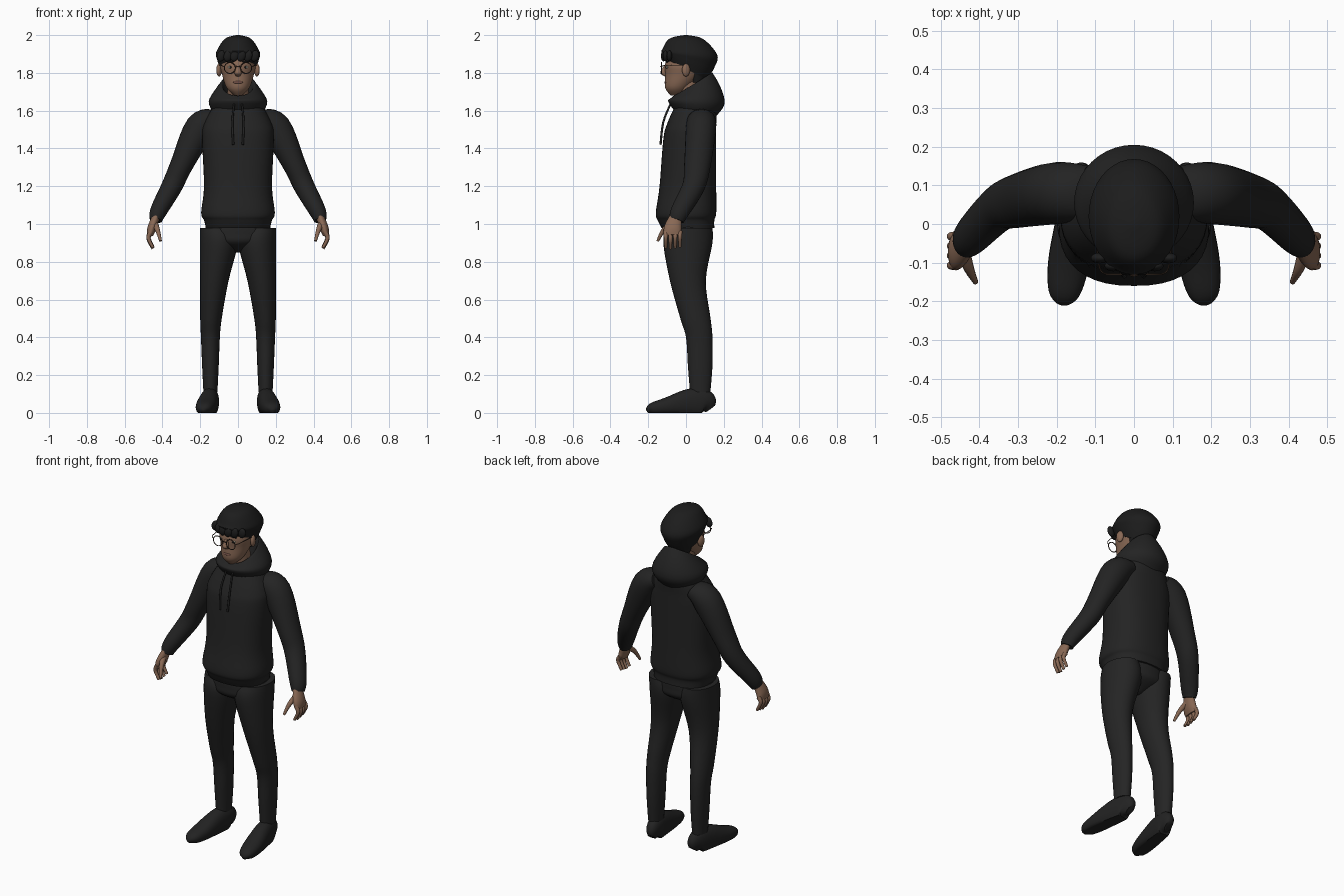
import bpy, bmesh, math
from mathutils import Vector

if "Cube" in bpy.data.objects:
    bpy.data.objects.remove(bpy.data.objects["Cube"])

SIDEWAYS, DEPTH, UP = Vector((1, 0, 0)), Vector((0, 1, 0)), Vector((0, 0, 1))


def material(name, red, green, blue):
    mat = bpy.data.materials.new(name)
    mat.use_nodes = True
    mat.diffuse_color = (red, green, blue, 1)
    shader = mat.node_tree.nodes["Principled BSDF"]
    shader.inputs["Base Color"].default_value = mat.diffuse_color
    shader.inputs["Roughness"].default_value = .9
    return mat


fabric = material("black_fabric", .017, .017, .017)
trouser_cloth = material("black_trousers", .018, .018, .018)
hair_black = material("black_hair", .012, .012, .012)
shoe_black = material("black_shoe", .016, .016, .016)
skin = material("skin", .25, .14, .09)
lip_colour = material("lips", .19, .09, .07)
eye_white = material("eye_white", .5, .5, .4)
bronze = material("bronze_frame", .05, .03, .02)


def finish(obj, name, mat):
    obj.name = name
    obj.data.materials.append(mat)
    bpy.ops.object.select_all(action='DESELECT')
    obj.select_set(True)
    bpy.context.view_layer.objects.active = obj
    bpy.ops.object.shade_smooth_by_angle(angle=math.radians(50))


def smooth_sections(sections, steps=5):
    """Pass a smooth curve through the sections."""
    last = len(sections) - 1
    result = []
    for i in range(last):
        around = [sections[min(max(i + offset, 0), last)] for offset in (-1, 0, 1, 2)]
        for step in range(steps):
            t = step / steps
            result.append([])
            for before, start, end, after in zip(*around):
                leave, arrive = (end - before) / 2, (after - start) / 2
                bend = 3 * (end - start) - 2 * leave - arrive
                twist = 2 * (start - end) + leave + arrive
                result[-1].append(start + t * (leave + t * (bend + t * twist)))
    return result + [sections[-1]]


def loft(name, mat, sections, across=None, side=1, sides=24, power=2):
    """Skin sections (x, y, z, a, b, tilt): level rings, or square to the path if across is set."""
    sections = smooth_sections(sections)
    centres = [Vector(section[:3]) for section in sections]
    last = len(centres) - 1
    bm = bmesh.new()
    rings = []
    for i, (*_, a, b, tilt) in enumerate(sections):
        u, v = SIDEWAYS, DEPTH + UP * tilt
        if across:
            along = (centres[min(i + 1, last)] - centres[max(i - 1, 0)]).normalized()
            u = along.cross(across).normalized()
            v = along.cross(u)
        ring = []
        for k in range(sides):
            angle = math.tau * k / sides
            c, s = [math.copysign(abs(wave) ** (2 / power), wave)
                    for wave in (math.cos(angle), math.sin(angle))]
            point = centres[i] + u * c * a + v * s * b
            ring.append(bm.verts.new((point.x * side, point.y, max(point.z, 0))))
        rings.append(ring)
    for low, high in zip(rings, rings[1:]):
        for k in range(sides):
            bm.faces.new((low[k - 1], low[k], high[k], high[k - 1]))
    bm.faces.new(rings[0])
    bm.faces.new(rings[-1])
    bmesh.ops.recalc_face_normals(bm, faces=bm.faces)
    mesh = bpy.data.meshes.new(name)
    bm.to_mesh(mesh)
    bm.free()
    obj = bpy.data.objects.new(name, mesh)
    bpy.context.collection.objects.link(obj)
    finish(obj, name, mat)


def stack(name, mat, levels, **options):
    """Central body part from levels (z, y, half width, half depth, optional tilt)."""
    loft(name, mat, [(0, y, z, a, b, *(tilt or [0])) for z, y, a, b, *tilt in levels],
         sides=40, **options)


def rod(name, mat, points, start, end, across, side=1):
    """Round rod along points, its radius running from start to end."""
    last = len(points) - 1
    radii = [start + (end - start) * i / last for i in range(last + 1)]
    loft(name, mat, [(*p, r, r, 0) for p, r in zip(points, radii)], across, side, sides=12)


def blob(name, mat, location, size, rotation=(0, 0, 0)):
    bpy.ops.mesh.primitive_uv_sphere_add(segments=20, ring_count=12,
                                         location=location, rotation=rotation)
    bpy.context.object.scale = size
    finish(bpy.context.object, name, mat)


# Hoodie body with gathered hem, and the hood folded over its rim
stack("hoodie_body", fabric, [
    (.98, .01, .17, .14), (1.02, 0, .18, .15), (1.06, 0, .195, .16), (1.2, .01, .18, .15),
    (1.45, .02, .19, .14), (1.53, .03, .18, .13), (1.62, .05, .13, .11), (1.67, .04, .07, .07)],
    power=2.4)
stack("hood", fabric, [
    (1.57, .06, .12, .1), (1.65, .055, .155, .15), (1.73, .04, .1, .11, .5),
    (1.73, .04, .08, .09, .6), (1.65, .03, .06, .06)])
stack("trouser_seat", trouser_cloth, [
    (1, .01, .16, .13), (.95, .01, .185, .13), (.9, .01, .16, .12), (.85, .01, .02, .04)])

# Head
stack("neck", skin, [(1.58, .03, .06, .06), (1.77, .01, .055, .06)])
stack("head", skin, [
    (1.68, -.05, .02, .03), (1.72, -.045, .06, .065), (1.79, -.01, .084, .1),
    (1.85, 0, .092, .11), (1.95, .01, .06, .08)])
stack("hair", hair_black, [
    (1.82, 0, .09, .11, -.5), (1.87, .01, .11, .14, -.3), (1.91, .02, .115, .145, -.1),
    (1.98, 0, .07, .09), (2, 0, .01, .01)])
stack("nape_hair", hair_black, [(1.75, .06, .06, .04), (1.85, .05, .09, .08)])
for lock in range(6):
    x = (lock - 2.5) / 28
    blob("fringe_lock", hair_black, (x, 4 * x * x - .12, 1.89), (.022, .014, .03), (0, .3, 0))
stack("nose", skin, [(1.84, -.105, .01, .01), (1.8, -.12, .018, .016), (1.78, -.1, .01, .01)])
blob("mouth", lip_colour, (0, -.106, 1.75), (.026, .009, .008))
rod("glasses_bridge", bronze, [(-.014, -.13, 1.83), (0, -.135, 1.835), (.014, -.13, 1.83)],
    .002, .002, UP)

for side, label in ((1, "left_"), (-1, "right_")):
    # Ears, eyes and brows
    blob(label + "ear", skin, (side * .1, 0, 1.815), (.014, .022, .034), (0, 0, side * .3))
    blob(label + "eye", eye_white, (side * .04, -.1, 1.83), (.014, .006, .006))
    blob(label + "pupil", hair_black, (side * .04, -.105, 1.83), (.006, .003, .006))
    blob(label + "eyebrow", hair_black, (side * .04, -.1, 1.86), (.024, .007, .005))

    # Spectacles
    bpy.ops.mesh.primitive_torus_add(
        major_radius=.029, minor_radius=.0025, major_segments=28, minor_segments=8,
        location=(side * .043, -.13, 1.826), rotation=(math.pi / 2, 0, 0))
    finish(bpy.context.object, label + "glasses_rim", bronze)
    rod(label + "glasses_temple", bronze, [(.07, -.13, 1.83), (.09, -.11, 1.84), (.1, 0, 1.84)],
        .002, .002, UP, side)

    # Hood cord
    rod(label + "drawstring", fabric, [(.02, -.08, 1.64), (.03, -.12, 1.54), (.025, -.135, 1.42)],
        .005, .006, DEPTH, side)

    # Sleeve, swollen above the cuff
    loft(label + "sleeve", fabric, [
        (.12, .08, 1.56, .05, .07, 0), (.2, .08, 1.51, .08, .08, 0), (.3, .06, 1.31, .06, .07, 0),
        (.35, .04, 1.2, .055, .06, 0), (.42, -.03, 1.07, .045, .05, 0),
        (.435, -.05, 1.02, .033, .04, 0)], DEPTH, side)

    # Hand with the palm turned inward
    loft(label + "palm", skin, [
        (.43, -.05, 1.05, .02, .03, 0), (.455, -.07, .98, .024, .046, 0),
        (.466, -.07, .94, .016, .045, 0)], DEPTH, side)
    for finger in range(4):
        y = finger / 40 - .107
        tip = .87 + .005 * abs(finger - 1)
        rod(label + "finger", skin, [(.46, y, .96), (.474, y, tip + .05), (.45, y, tip)],
            .013, .008, DEPTH, side)
    rod(label + "thumb", skin, [(.44, -.08, 1), (.425, -.12, .965), (.41, -.15, .91)],
        .018, .007, DEPTH, side)

    # Trouser leg, hung from a nearly straight outer seam
    leg = [(.98, .02, .09, .12), (.9, .01, .1, .13), (.7, .01, .075, .095), (.5, .05, .057, .08),
           (.4, .07, .05, .07), (.25, .075, .044, .065), (.11, .075, .037, .054)]
    loft(label + "trouser_leg", trouser_cloth,
         [(min(.2 - a, .146), y, z, a, b, 0) for z, y, a, b in leg], side=side)

    # Shoe, toes turned out and sole flattened on the ground
    shoe = [(.13, .02, .03), (.1, .04, .07), (.02, .048, .073), (-.1, .053, .047),
            (-.18, .04, .03), (-.205, .01, .01)]
    loft(label + "shoe", shoe_black,
         [(.155 - y / 7, y, b * .75, a, b, 0) for y, a, b in shoe], UP, side, power=2.3)
